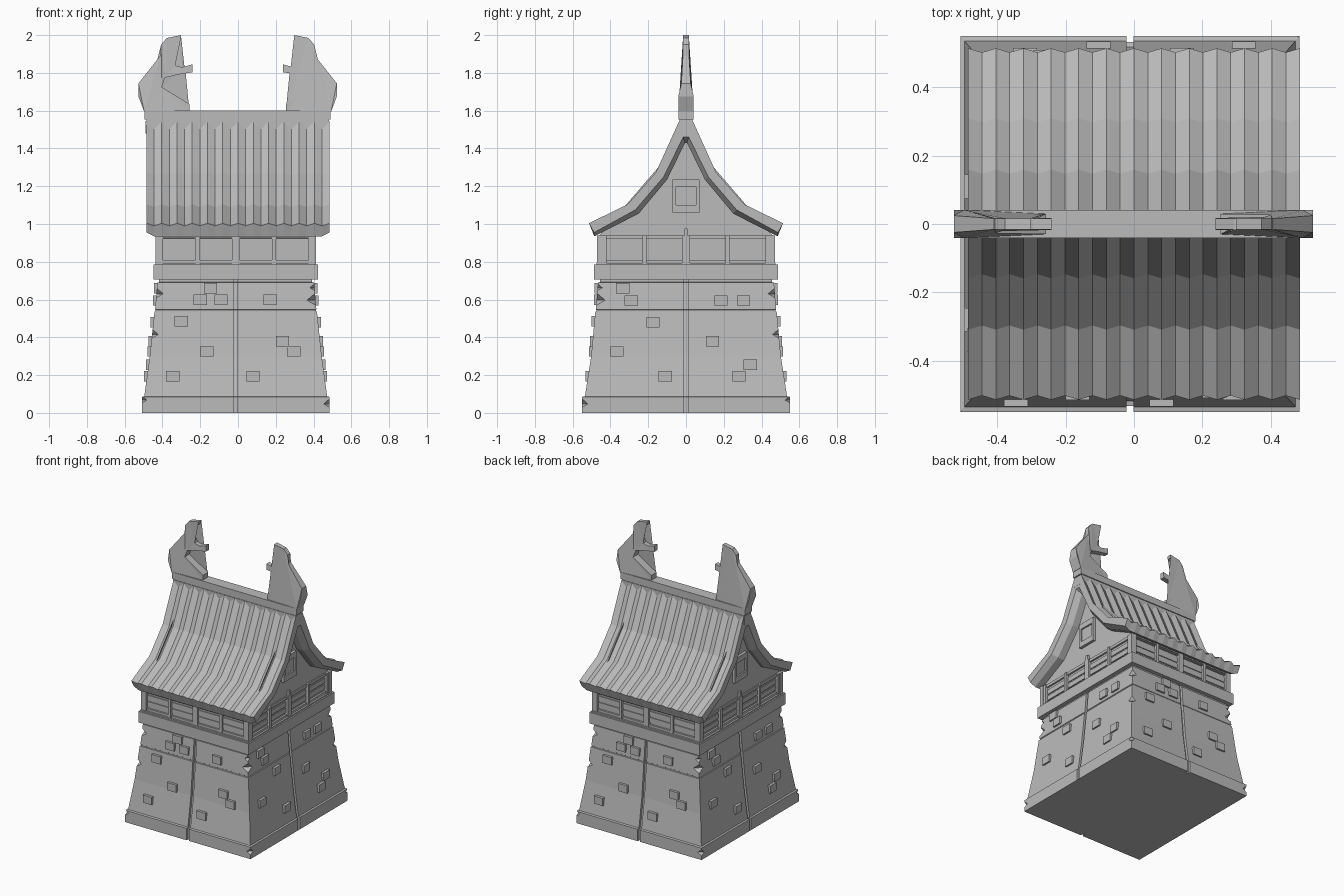
import bpy, bmesh, math
from mathutils import Matrix, Vector

if "Cube" in bpy.data.objects:
    bpy.data.objects.remove(bpy.data.objects["Cube"], do_unlink=True)

CX = -0.012  # centre of the walls in x

stone_grey = bpy.data.materials.new("stone_grey")
stone_grey.use_nodes = True
GREY = (0.5, 0.5, 0.5, 1)
stone_grey.diffuse_color = GREY
stone_grey.node_tree.nodes["Principled BSDF"].inputs["Base Color"].default_value = GREY


def finish(name, bm):
    bmesh.ops.recalc_face_normals(bm, faces=bm.faces)
    mesh = bpy.data.meshes.new(name)
    bm.to_mesh(mesh)
    bm.free()
    mesh.materials.append(stone_grey)
    ob = bpy.data.objects.new(name, mesh)
    bpy.context.collection.objects.link(ob)
    return ob


def box(name, centre, size, rot=None):
    bm = bmesh.new()
    m = Matrix.Translation(centre) @ (rot or Matrix()) @ Matrix.Diagonal((*size, 1))
    bmesh.ops.create_cube(bm, size=1, matrix=m)
    return finish(name, bm)


def loft(name, rings, caps=True):
    """Skin a closed surface over equal-length rings of points."""
    bm = bmesh.new()
    rows = [[bm.verts.new(p) for p in ring] for ring in rings]
    n = len(rows[0])
    for a, b in zip(rows, rows[1:]):
        for i in range(n):
            bm.faces.new((a[i], a[(i + 1) % n], b[(i + 1) % n], b[i]))
    ends = [bm.faces.new(rows[0]), bm.faces.new(rows[-1])]
    bmesh.ops.triangulate(bm, faces=ends)
    return finish(name, bm)


def prism(name, outline, place, half):
    """Extrude an outline; place(u, v, side) gives the 3D point."""
    return loft(name, [[place(u, v, s * half) for u, v in outline] for s in (-1, 1)])


def plan(z, hx, hy, g=0.01):
    """Rectangle in plan with a narrow groove in the middle of each side."""
    d = 0.018
    pts = []
    for k, (a, b) in enumerate(((hx, hy), (hy, hx), (hx, hy), (hy, hx))):
        for u, v in ((a, -b), (a, -g), (a - d, -g), (a - d, g), (a, g)):
            for _ in range(k):
                u, v = -v, u
            pts.append((CX + u, v, z))
    return pts


# Tapered stone tower with plinth, course line and neck
TIERS = ((0, .496, .55), (.085, .496, .55), (.088, .484, .535), (.3, .455, .502),
         (.536, .430, .480), (.538, .424, .474), (.545, .424, .474), (.547, .427, .477),
         (.69, .415, .466), (.692, .405, .456), (.72, .405, .456))
tower = loft("stone_tower", [plan(*t) for t in TIERS])

# Chipped corners, the same on opposite corners
CHIPS = ((.427, .477, .635, .05), (.455, .500, .42, .055), (.42, -.47, .60, .04),
         (.42, -.47, .665, .03), (.50, -.55, .05, .035), (.50, .55, .07, .03))
for x, y, z, r in CHIPS:
    for s in (1, -1):
        sx, sy = math.copysign(1, x * s), math.copysign(1, y * s)
        rot = Matrix.Rotation(math.atan2(sy, sx), 4, 'Z') @ Matrix.Rotation(math.radians(38), 4, 'Y')
        cutter = box("chip_cutter", (CX + x * s, y * s, z), (r, r * 4, r), rot)
        cutter.hide_render = True
        mod = tower.modifiers.new("chip", 'BOOLEAN')
        mod.operation, mod.solver, mod.object = 'DIFFERENCE', 'EXACT', cutter
        bpy.context.view_layer.objects.active = tower
        bpy.ops.object.modifier_apply(modifier=mod.name)
        bpy.data.objects.remove(cutter, do_unlink=True)


def wall_half(z, axis):
    """Half width of the tower at height z."""
    for a, b in zip(TIERS, TIERS[1:]):
        if a[0] <= z <= b[0]:
            return a[axis] + (b[axis] - a[axis]) * (z - a[0]) / (b[0] - a[0])


# Raised stones, repeated on the opposite wall
FRONT = ((-.145, .66), (-.2, .6), (-.09, .6), (.17, .6), (-.3, .485), (-.165, .325),
         (.235, .38), (.295, .325), (-.345, .195), (.08, .195))
SIDE = ((-.335, .66), (-.29, .595), (.185, .595), (.305, .595), (-.175, .48),
        (-.365, .325), (.14, .38), (.34, .255), (-.11, .195), (.28, .195))
for s in (1, -1):
    for x, z in FRONT:
        box("raised_stone", (CX + (x - CX) * s, -s * (wall_half(z, 2) - .005), z), (.07, .04, .055))
    for y, z in SIDE:
        box("raised_stone", (CX + s * (wall_half(z, 1) - .005), y * s, z), (.04, .07, .055))

# Timber ledge and upper room
box("ledge", (CX, 0, .745), (.872, .972, .08))
box("ledge_cap", (CX, 0, .788), (.852, .95, .012))
box("room_wall", (CX, 0, .86), (.80, .90, .15))
for s in (1, -1):
    for z in (.80, .93):
        box("front_rail", (CX, s * .452, z), (.83, .022, .02))
        box("side_rail", (CX + s * .402, 0, z), (.022, .92, .02))
    for z in (.84, .885):
        box("front_slat", (CX, s * .45, z), (.80, .012, .035))
        box("side_slat", (CX + s * .40, 0, z), (.012, .90, .035))
    for i in range(-2, 3):
        w = .022 if abs(i) == 1 else .04
        box("front_post", (CX + i * .203, s * .455, .862), (w, .03, .155))
        box("side_post", (CX + s * .407, i * .22, .862), (.03, w, .155))
    box("gable_stud", (CX + s * .412, 0, .93), (.02, .018, .09))

# Gable walls
GABLE = ((.47, .925), (.26, 1.065), (.11, 1.245), (0, 1.47))
gable_line = list(GABLE) + [(-y, z) for y, z in reversed(GABLE[:-1])]
prism("gable_wall", gable_line, lambda u, v, s: (CX + s, u, v), .405)
for s in (1, -1):
    x = CX + s * .405
    for h in (-1, 1):
        box("window_frame_side", (x, h * .0625, 1.148), (.04, .017, .175))
        box("window_frame_bar", (x, 0, 1.148 + h * .0675), (.04, .14, .04))
    box("window_panel", (x, 0, 1.148), (.018, .11, .10))

# Pleated curved roof: one section ring per pleat edge
TOP = ((.51, 1.0), (.305, 1.10), (.155, 1.27), (.035, 1.535))
PLEAT = Vector((.012, .014))
THIN = ((.015, 1.46), (.118, 1.25), (.268, 1.075), (.487, .955))
DEEP = ((.005, 1.43), (.10, 1.235), (.25, 1.055), (.485, .935))
COLUMNS = 24
rings = []
for i in range(COLUMNS + 1):
    edge = i in (0, COLUMNS)
    lift = PLEAT * (0 if i % 2 else 1)
    upper = [(y + lift.x - .008, z + lift.y - .01) for y, z in TOP]
    half = upper + [(max(y, .002), z) for y, z in (THIN if edge else DEEP)]
    x = -.485 + .97 * i / COLUMNS
    right, under = half[:4], half[4:]
    ring = right + [(-y, z) for y, z in reversed(right)]
    ring += [(-y, z) for y, z in reversed(under)] + under
    rings.append([(x, y, z) for y, z in ring])
loft("pleated_roof", rings)

# Ridge beam
box("ridge_base", (-.002, 0, 1.512), (.975, .075, .065))
box("ridge_neck", (-.002, 0, 1.548), (.965, .068, .02))
box("ridge_beam", (-.002, 0, 1.576), (.985, .082, .048))

# Beast-tail finials: flat outline that gets thinner with height
TAIL = ((.255, 1.595), (.495, 1.595), (.525, 1.675), (.525, 1.745), (.41, 1.89), (.405, 1.95),
        (.375, 1.985), (.30, 2.0), (.302, 1.978), (.345, 1.952), (.335, 1.915), (.342, 1.867),
        (.33, 1.84), (.295, 1.83), (.24, 1.845), (.24, 1.803), (.275, 1.798), (.32, 1.79),
        (.385, 1.775), (.402, 1.725), (.255, 1.635))


def tail_point(x, z, s):
    thick = .041 if z < 1.7 else max(.016, .03 - (z - 1.7) * .12)
    if x < .3 and z < 1.7:
        thick = .03
    return thick * s


for s, label in ((1, "left"), (-1, "right")):
    prism(label + "_finial", TAIL, lambda u, v, k: (s * u - .002, tail_point(u, v, k), v), 1)
